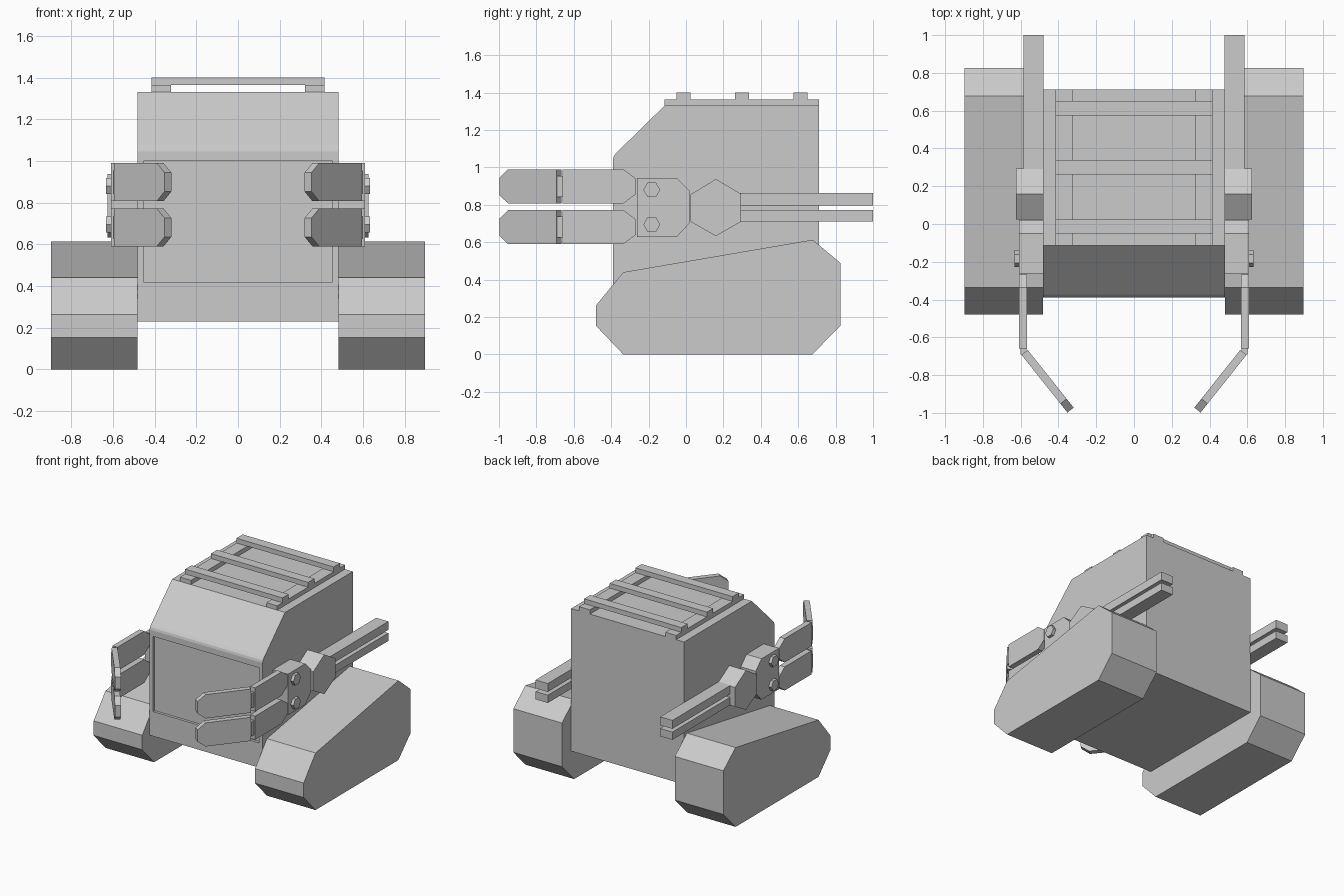
import bpy, bmesh, math
from mathutils import Vector

if "Cube" in bpy.data.objects:
    bpy.data.objects.remove(bpy.data.objects["Cube"])

grey = bpy.data.materials.new("plain_grey")
grey.diffuse_color = (0.6, 0.6, 0.6, 1)
grey.use_nodes = True
grey.node_tree.nodes["Principled BSDF"].inputs["Base Color"].default_value = grey.diffuse_color


def finish(name, bm, mirror):
    bmesh.ops.recalc_face_normals(bm, faces=bm.faces)
    mesh = bpy.data.meshes.new(name)
    bm.to_mesh(mesh)
    bm.free()
    mesh.materials.append(grey)
    ob = bpy.data.objects.new(name, mesh)
    bpy.context.collection.objects.link(ob)
    if mirror:
        ob.modifiers.new("mirror", 'MIRROR')
    return ob


def prism_mesh(profile, start, along, across, width):
    """Extrude a (length, height) profile sideways by width."""
    bm = bmesh.new()
    along, across = Vector(along), Vector(across)
    base = [Vector(start) + along * u + Vector((0, 0, z)) for u, z in profile]
    face = bm.faces.new([bm.verts.new(p) for p in base])
    ext = bmesh.ops.extrude_face_region(bm, geom=[face])
    verts = [g for g in ext['geom'] if isinstance(g, bmesh.types.BMVert)]
    bmesh.ops.translate(bm, verts=verts, vec=across * width)
    bmesh.ops.recalc_face_normals(bm, faces=bm.faces)
    return bm


def side_prism(name, profile, x0, x1, mirror=True):
    """Profile in (y, z), running from x0 to x1."""
    bm = prism_mesh(profile, (x0, 0, 0), (0, 1, 0), (1, 0, 0), x1 - x0)
    return finish(name, bm, mirror)


def box(name, x0, x1, y0, y1, z0, z1, mirror=True):
    return side_prism(name, [(y0, z0), (y1, z0), (y1, z1), (y0, z1)], x0, x1, mirror)


# Main body with a recessed front panel
hull = [(-0.39, 0.23), (-0.39, 1.045), (-0.385, 1.062), (-0.372, 1.078),
        (-0.115, 1.33), (0.712, 1.33), (0.712, 0.23)]
bm = prism_mesh(hull, (-0.482, 0, 0), (0, 1, 0), (1, 0, 0), 0.964)
front = min(bm.faces, key=lambda f: f.calc_center_median().y)
bmesh.ops.inset_individual(bm, faces=[front], thickness=0.042)
for v in front.verts:
    v.co.z = 0.42 if v.co.z < 0.6 else 1.0
panel = bmesh.ops.extrude_discrete_faces(bm, faces=[front])['faces'][0]
bmesh.ops.translate(bm, verts=panel.verts, vec=(0, 0.02, 0))
finish("body", bm, False)

# Roof rack: two rails and three cross bars
box("roof_rail", 0.322, 0.415, -0.115, 0.712, 1.33, 1.363)
for y in (-0.013, 0.3, 0.612):
    box("roof_bar", -0.415, 0.415, y - 0.038, y + 0.038, 1.363, 1.4, False)

# Track pods
side_prism("track_pod", [(-0.335, 0), (-0.48, 0.152), (-0.48, 0.264), (-0.335, 0.44),
                         (0.677, 0.613), (0.825, 0.49), (0.825, 0.153), (0.675, 0)],
           0.482, 0.897)

# Arm: shoulder block, wrist block and rear bars
side_prism("shoulder", [(0.025, 0.856), (0.16, 0.938), (0.295, 0.858),
                        (0.295, 0.71), (0.16, 0.633), (0.025, 0.71)], 0.48, 0.625)
side_prism("wrist", [(-0.262, 0.944), (-0.05, 0.944), (0.02, 0.874),
                     (0.02, 0.703), (-0.05, 0.628), (-0.262, 0.628)], 0.48, 0.61)
for z0, z1 in ((0.712, 0.772), (0.797, 0.862)):
    box("rear_bar", 0.48, 0.584, 0.29, 1.0, z0, z1)

# Finger pairs with hex bolts and hinges
tip_start = Vector((0.579, -0.68, 0))
tip_vec = Vector((0.336, -0.985, 0)) - tip_start
length = tip_vec.length
along = tip_vec.normalized()
across = Vector((-along.y, along.x, 0))
for z0, z1, bolt_z in ((0.59, 0.772, 0.695), (0.807, 0.99, 0.88)):
    hexagon = [(-0.183 + 0.045 * math.cos(i * math.pi / 3),
                bolt_z + 0.045 * math.sin(i * math.pi / 3)) for i in range(6)]
    side_prism("bolt", hexagon, 0.6, 0.633)
    side_prism("finger_base", [(-0.66, z0), (-0.335, z0), (-0.268, z0 + 0.05),
                               (-0.268, z1 - 0.05), (-0.335, z1), (-0.66, z1)],
               0.566, 0.609)
    box("finger_hinge", 0.569, 0.6, -0.69, -0.65, z0 + 0.035, z1 - 0.035)
    tip = [(0, z0), (length - 0.06, z0), (length, z0 + 0.046),
           (length, z1 - 0.046), (length - 0.06, z1), (0, z1)]
    finish("finger_tip", prism_mesh(tip, tip_start - across * 0.021, along, across, 0.042), True)
